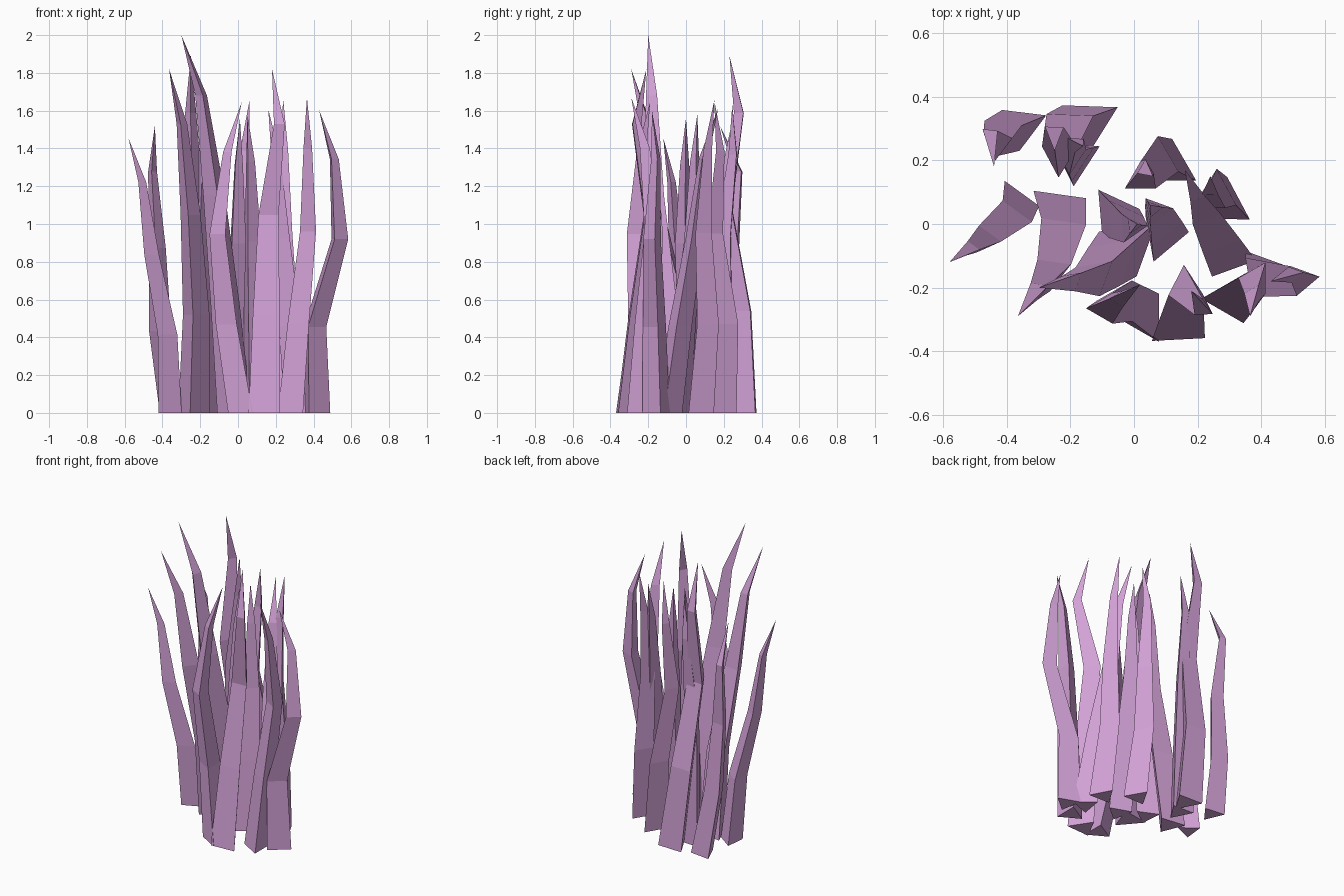
import bpy, bmesh, math
from mathutils import Vector

if "Cube" in bpy.data.objects:
    bpy.data.objects.remove(bpy.data.objects["Cube"])

mat = bpy.data.materials.new("pale_purple")
mat.diffuse_color = (0.65, 0.36, 0.68, 1)
mat.use_nodes = True
mat.node_tree.nodes["Principled BSDF"].inputs["Base Color"].default_value = mat.diffuse_color

LEVELS = [0, 0.285, 0.575, 0.84]   # ring heights as share of stalk height
TAPER = [1, 0.85, 0.64, 0.34]      # ring radii as share of base radius


def stalk(name, height, angle, base, mid, tip, low=(0, 0), kink=(0, 0)):
    """Bent three-sided stalk through base, mid and tip; low and kink shift the rings between."""
    base, mid, tip = Vector(base), Vector(mid), Vector(tip)
    centres = [base, base.lerp(mid, 0.45) + Vector(low),
               mid, mid.lerp(tip, 0.4) + Vector(kink)]
    radius = 0.053 * height
    bm = bmesh.new()
    rings = []
    for c, lev, tap in zip(centres, LEVELS, TAPER):
        ring = []
        for i in range(3):
            a = math.radians(angle + 120 * i)
            ring.append(bm.verts.new((c.x + radius * tap * math.cos(a),
                                      c.y + radius * tap * math.sin(a), height * lev)))
        rings.append(ring)
    top = bm.verts.new((tip.x, tip.y, height))
    bm.faces.new(rings[0][::-1])
    for i in range(3):
        j = (i + 1) % 3
        for lo, hi in zip(rings, rings[1:]):
            bm.faces.new((lo[i], lo[j], hi[j], hi[i]))
        bm.faces.new((rings[3][i], rings[3][j], top))
    me = bpy.data.meshes.new(name)
    bm.to_mesh(me)
    bm.free()
    me.materials.append(mat)
    bpy.context.collection.objects.link(bpy.data.objects.new(name, me))


# back left three
stalk("stalk_back_left_outer", 1.52, 23, (-.35, .31), (-.43, .25), (-.44, .18),
      low=(-.03, 0), kink=(-.02, .06))
stalk("stalk_back_left_inner", 1.89, 28, (-.14, .32), (-.235, .21), (-.25, .23),
      low=(-.02, .03), kink=(-.01, .07))
stalk("stalk_back_left_short", 1.63, 27, (-.185, .205), (-.2, .21), (-.16, .245), kink=(0, .03))
# left pair
stalk("stalk_left_outer", 1.455, -6, (-.375, .065), (-.467, -.05), (-.58, -.12), low=(.03, 0))
stalk("stalk_left_inner", 1.82, 22, (-.24, .045), (-.255, -.15), (-.365, -.29), low=(.02, .01))
# middle three
stalk("stalk_middle_back", 1.56, 5, (-.065, .04), (-.01, -.01), (.01, 0))
stalk("stalk_middle_tall", 2, 40, (-.01, -.06), (-.12, -.16), (-.3, -.2))
stalk("stalk_middle_right", 1.58, 10, (.09, -.04), (.07, .04), (.05, .06))
# back right three
stalk("stalk_back", 1.65, -30, (.12, .18), (.02, .14), (.06, .15), low=(0, .04), kink=(0, .03))
stalk("stalk_back_right", 1.655, 88, (.29, .06), (.24, .08), (.24, .15), low=(-.01, .03))
stalk("stalk_right_leaning", 1.61, -10, (.3, -.1), (.22, .04), (.16, .17))
# right pair
stalk("stalk_right_outer", 1.6, 10, (.405, -.15), (.53, -.175), (.43, -.18),
      low=(-.065, 0), kink=(.015, .02))
stalk("stalk_right_inner", 1.67, 60, (.3, -.235), (.385, -.17), (.365, -.29))
# front pair
stalk("stalk_front_left", 1.645, 60, (.035, -.295), (-.095, -.265), (.02, -.19), low=(-.02, .04))
stalk("stalk_front_right", 1.82, -27, (.137, -.315), (.16, -.19), (.18, -.21), kink=(.05, -.07))
